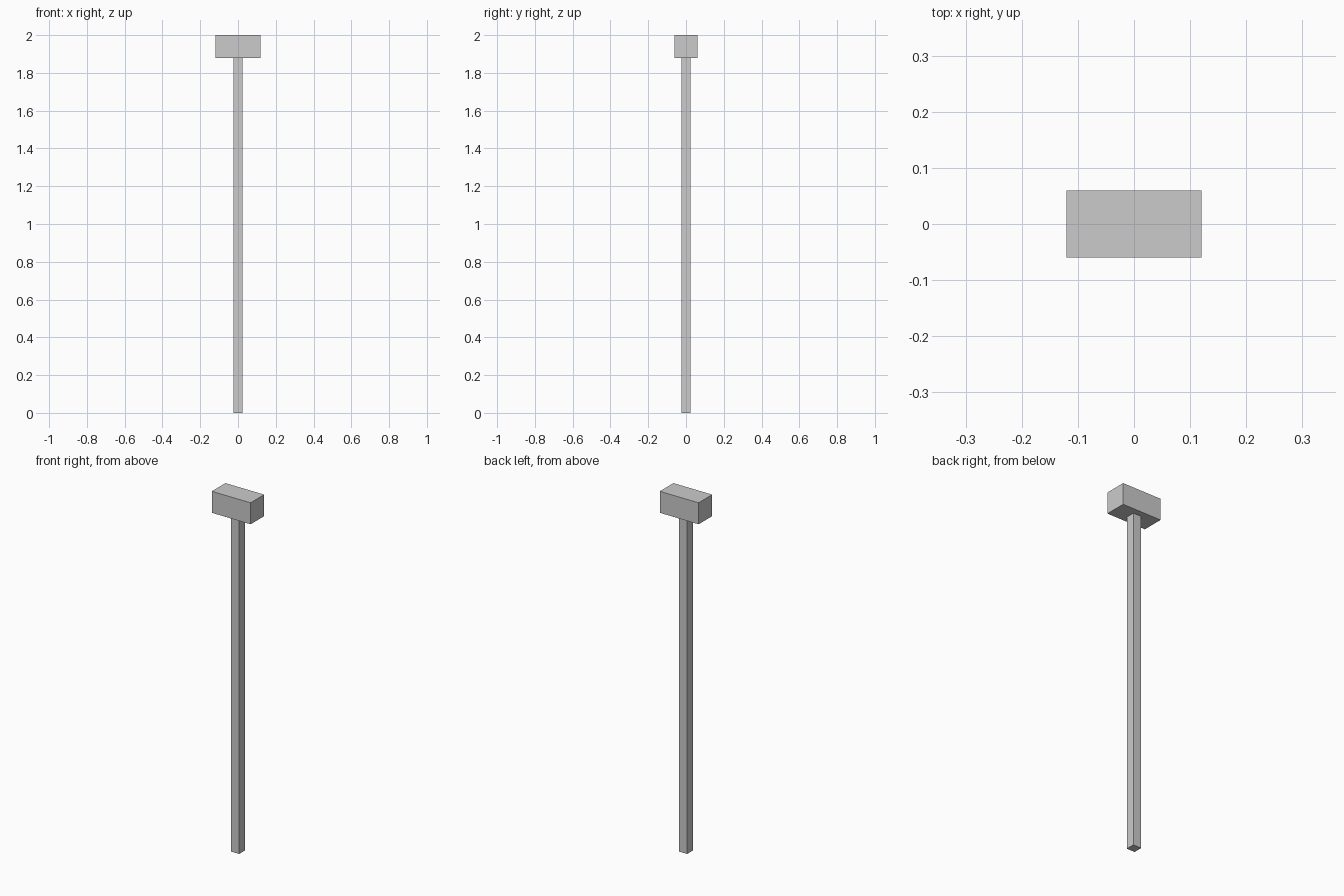
import bpy

if "Cube" in bpy.data.objects:
    bpy.data.objects.remove(bpy.data.objects["Cube"])


def box(name, size, bottom):
    """Flat-sided box centred on x and y, with its base at height bottom."""
    bpy.ops.mesh.primitive_cube_add(size=1, location=(0, 0, bottom + size[2] / 2))
    obj = bpy.context.object
    obj.name = name
    obj.scale = size
    bpy.ops.object.transform_apply(location=False, rotation=False, scale=True)
    return obj


HEAD_BASE = 1.88

# Long square handle
box("handle", (0.05, 0.05, HEAD_BASE), 0)

# Block head sitting on the handle
box("hammer_head", (0.24, 0.12, 2 - HEAD_BASE), HEAD_BASE)
